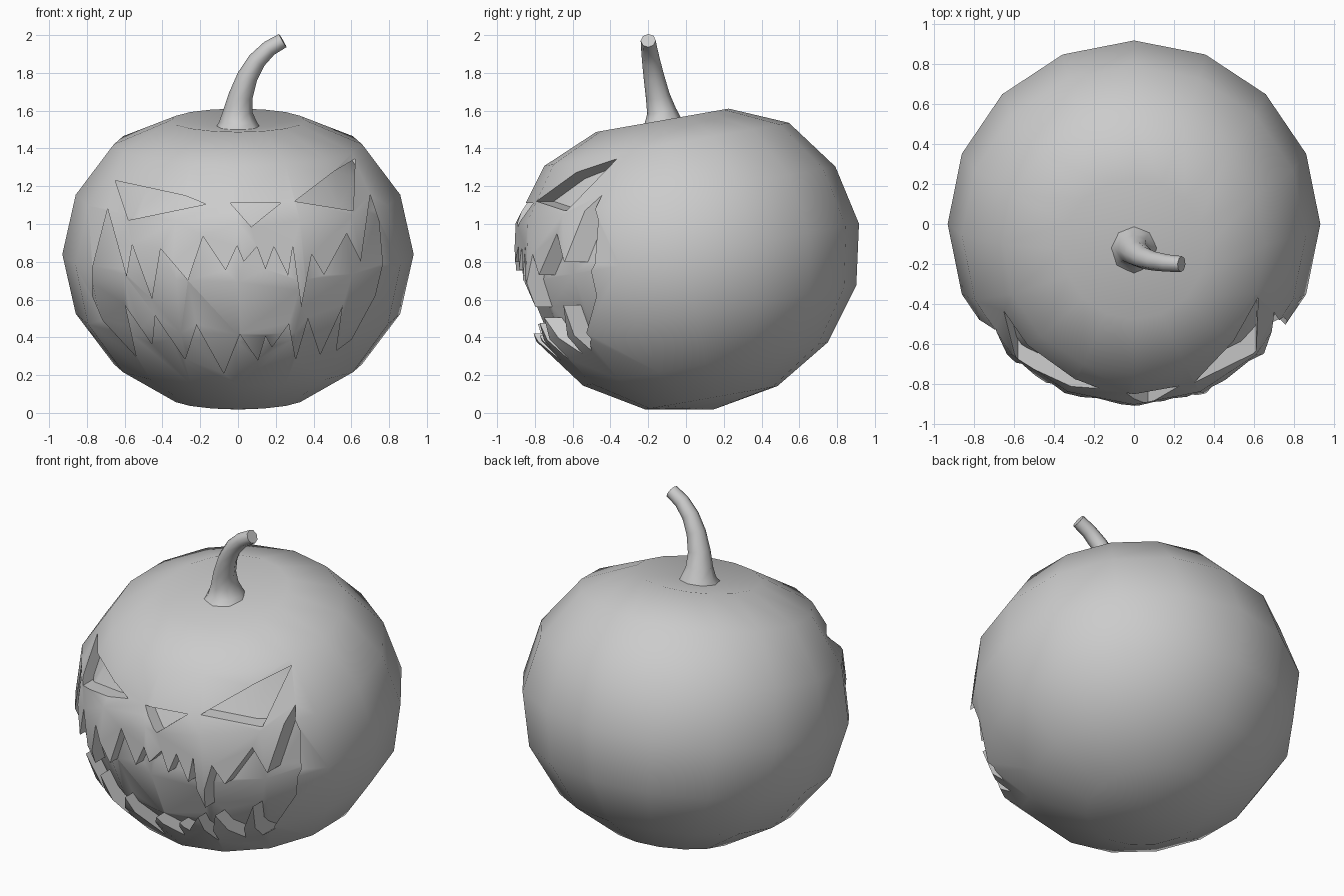
import bpy, bmesh, math
from mathutils import Vector, Matrix

if "Cube" in bpy.data.objects:
    bpy.data.objects.remove(bpy.data.objects["Cube"])

TILT = math.radians(10)
CENTRE = Vector((0, 0, 0.84))


def make_object(name, bm):
    bmesh.ops.recalc_face_normals(bm, faces=bm.faces)
    mesh = bpy.data.meshes.new(name)
    bm.to_mesh(mesh)
    bm.free()
    ob = bpy.data.objects.new(name, mesh)
    bpy.context.collection.objects.link(ob)
    return ob


def activate(ob):
    bpy.ops.object.select_all(action='DESELECT')
    ob.select_set(True)
    bpy.context.view_layer.objects.active = ob


def subtract(target, cutter):
    mod = target.modifiers.new("cut", 'BOOLEAN')
    mod.operation = 'DIFFERENCE'
    mod.solver = 'EXACT'
    mod.object = cutter
    activate(target)
    bpy.ops.object.modifier_apply(modifier=mod.name)
    bpy.data.objects.remove(cutter)


def squash_sphere(name, scale):
    """Squashed 16-sided sphere with a dented crown, leaning forward."""
    bm = bmesh.new()
    bmesh.ops.create_uvsphere(bm, u_segments=16, v_segments=8, radius=1)
    for v in bm.verts:
        z = v.co.z
        if z > 0.99:
            v.co.z = 0.675
        elif z > 0.9:
            v.co.z = 0.72
        else:
            v.co.z = z * 0.835
        v.co.x *= 0.93
        v.co.y *= 0.93
    m = (Matrix.Translation(CENTRE) @ Matrix.Rotation(TILT, 4, 'X')
         @ Matrix.Scale(scale, 4))
    bm.transform(m)
    return make_object(name, bm)


def prisms(name, outlines):
    """Front-view outlines (x, z) pushed through the front of the body."""
    bm = bmesh.new()
    for pts in outlines:
        face = bm.faces.new([bm.verts.new((x, -1.3, z)) for x, z in pts])
        ext = bmesh.ops.extrude_face_region(bm, geom=[face])
        moved = [g for g in ext['geom'] if isinstance(g, bmesh.types.BMVert)]
        bmesh.ops.translate(bm, verts=moved, vec=(0, 1.12, 0))
    return make_object(name, bm)


# Carved face outlines
left_eye = [(-.65, 1.23), (-.58, 1.02), (-.17, 1.105), (-.28, 1.15)]
right_eye = [(.30, 1.12), (.61, 1.07), (.62, 1.345), (.51, 1.28)]
nose = [(-.04, 1.11), (.07, .985), (.225, 1.11)]
upper_teeth = [(-.69, 1.08), (-.59, .72), (-.56, .89), (-.455, .60),
               (-.41, .87), (-.265, .70), (-.185, .935), (-.065, .755),
               (-.005, .885), (.03, .80), (.10, .88), (.145, .76),
               (.19, .88), (.265, .725), (.29, .88), (.335, .56),
               (.39, .84), (.455, .73), (.575, .95), (.65, .80), (.70, 1.155)]
right_corner = [(.745, 1.02), (.765, .79), (.725, .62), (.60, .39), (.45, .30)]
right_corner[-1] = (.52, .33)
lower_teeth = [(.555, .57), (.435, .31), (.37, .505), (.305, .285),
               (.27, .475), (.18, .35), (.145, .41), (.105, .28),
               (.01, .42), (-.075, .21), (-.22, .47), (-.28, .285),
               (-.44, .52), (-.455, .365), (-.60, .575)]
left_corner = [(-.54, .30), (-.715, .49), (-.77, .62), (-.77, .77)]
mouth = upper_teeth + right_corner + lower_teeth + left_corner

# Body with recessed face: prisms keep clear of an inner core
body = squash_sphere("pumpkin_body", 1.0)
core = squash_sphere("core_cutter", 0.92)
face_cutter = prisms("face_cutter", [left_eye, right_eye, nose, mouth])
subtract(face_cutter, core)
subtract(body, face_cutter)
activate(body)
bpy.ops.object.shade_smooth_by_angle(angle=math.radians(35))

# Curved stem: flared base, tapering sweep along a path
path = [(0, -.12, 1.50, .125), (0, -.12, 1.54, .10), (0, -.13, 1.60, .077),
        (.015, -.15, 1.68, .064), (.05, -.17, 1.78, .055),
        (.10, -.185, 1.865, .048), (.165, -.195, 1.93, .043),
        (.237, -.20, 1.971, .040)]
SIDES = 8
bm = bmesh.new()
rings = []
for i, (x, y, z, r) in enumerate(path):
    a = Vector(path[max(i - 1, 0)][:3])
    b = Vector(path[min(i + 1, len(path) - 1)][:3])
    tangent = (b - a).normalized()
    side = Vector((0, 1, 0)).cross(tangent).normalized()
    up = tangent.cross(side)
    ring = []
    for k in range(SIDES):
        t = 2 * math.pi * k / SIDES
        ring.append(bm.verts.new(Vector((x, y, z))
                                 + r * (math.cos(t) * side + math.sin(t) * up)))
    rings.append(ring)
for lo, hi in zip(rings, rings[1:]):
    for k in range(SIDES):
        n = (k + 1) % SIDES
        bm.faces.new((lo[k], lo[n], hi[n], hi[k]))
bm.faces.new(rings[0])
bm.faces.new(rings[-1])
stem = make_object("stem", bm)
activate(stem)
bpy.ops.object.shade_smooth_by_angle(angle=math.radians(50))
